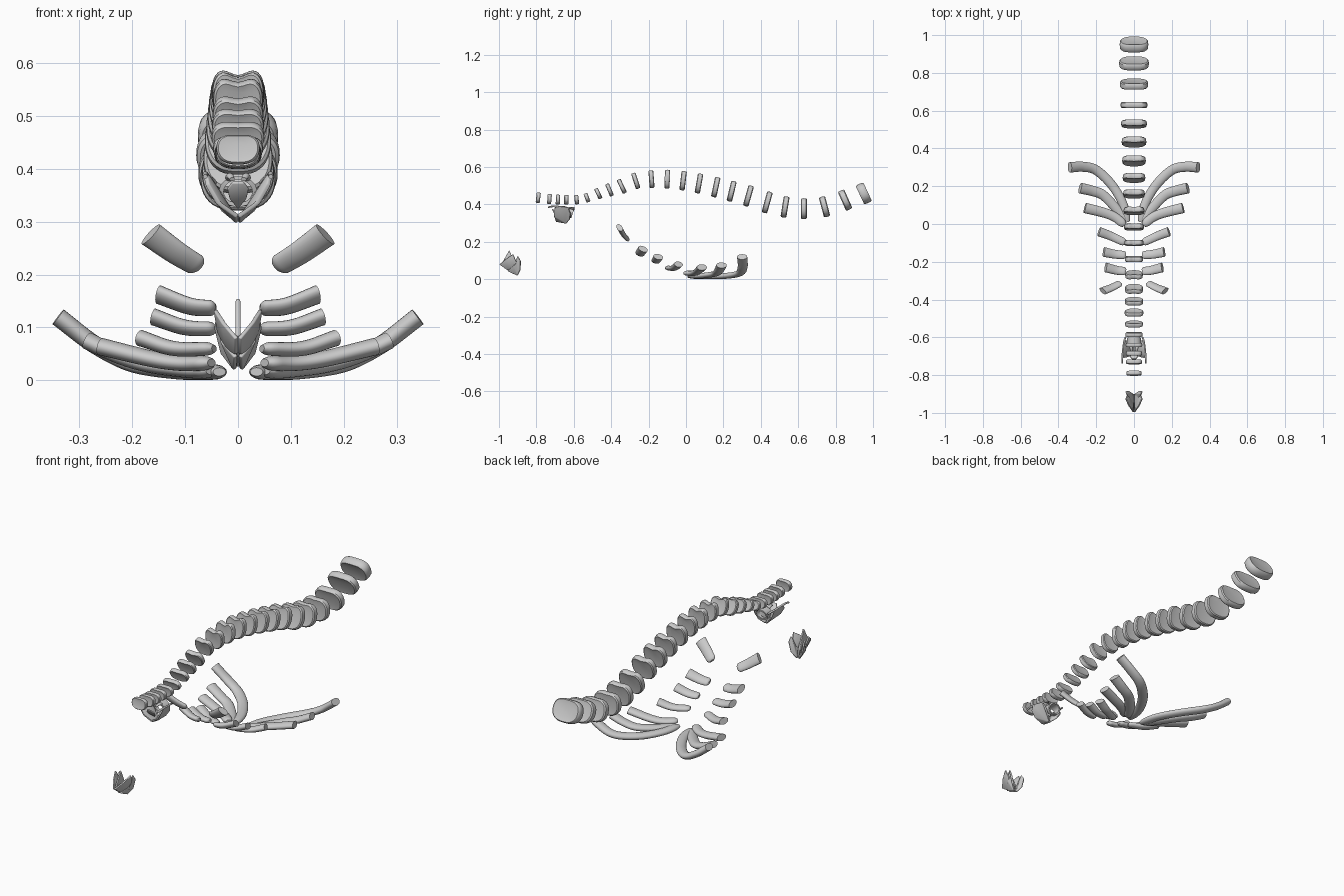
import bpy, bmesh, math
from mathutils import Matrix, Vector

if "Cube" in bpy.data.objects:
    bpy.data.objects.remove(bpy.data.objects["Cube"], do_unlink=True)

GREY = (0.6, 0.6, 0.6, 1)
cartilage = bpy.data.materials.new("cartilage_grey")
cartilage.use_nodes = True
cartilage.diffuse_color = GREY
shader = next(n for n in cartilage.node_tree.nodes if n.type == "BSDF_PRINCIPLED")
shader.inputs["Base Color"].default_value = GREY


def finish(name, bm, angle=40):
    """Turn a bmesh into a named, smooth-shaded part."""
    bmesh.ops.recalc_face_normals(bm, faces=bm.faces[:])
    mesh = bpy.data.meshes.new(name)
    bm.to_mesh(mesh)
    bm.free()
    obj = bpy.data.objects.new(name, mesh)
    bpy.context.collection.objects.link(obj)
    mesh.materials.append(cartilage)
    bpy.ops.object.select_all(action="DESELECT")
    obj.select_set(True)
    bpy.context.view_layer.objects.active = obj
    bpy.ops.object.shade_smooth_by_angle(angle=math.radians(angle))
    return obj


def loft(name, sections):
    """Skin closed sections of equal length and cap both ends."""
    bm = bmesh.new()
    rings = [[bm.verts.new(p) for p in section] for section in sections]
    for r, q in zip(rings, rings[1:]):
        for k in range(len(r)):
            n = (k + 1) % len(r)
            bm.faces.new((r[k], r[n], q[n], q[k]))
    bm.faces.new(rings[0])
    bm.faces.new(rings[-1])
    finish(name, bm)


def blend(keys, i):
    """Linear interpolation between (index, value) keys."""
    for (a, va), (b, vb) in zip(keys, keys[1:]):
        if i <= b:
            return va + (vb - va) * (i - a) / (b - a)
    return keys[-1][1]


def spinal_disc(name, centre, half_width, height, thick, tilt, notch):
    """Kidney-shaped pad with a rounded rim and slightly dished faces."""
    place = Matrix.Translation(centre) @ Matrix.Rotation(tilt, 4, "X")
    count = 40
    sections = []
    for scale, offset in ((.55, -.4), (.9, -.5), (.98, -.36), (1, 0), (.98, .36), (.9, .5), (.55, .4)):
        ring = []
        for k in range(count):
            a = math.tau * k / count
            c, s = math.cos(a), math.sin(a)
            x = math.copysign(abs(c) ** .75, c)
            z = math.copysign(abs(s) ** (.75 if s > 0 else .95), s)
            if s > 0:
                z -= notch * math.exp(-(x / .5) ** 2)
            ring.append(place @ Vector((x * half_width * scale, offset * thick, z * height / 2 * scale)))
        sections.append(ring)
    loft(name, sections)


def rod(name, points, wide, thin, side=1, lean=0, tip=1.1):
    """Oval bar along a smooth path: rounded start, cut end, thin axis leaning to +y."""
    pts = [Vector(p) for p in points]
    pts = [2 * pts[0] - pts[1]] + pts + [2 * pts[-1] - pts[-2]]
    spans, steps = len(points) - 1, 10
    thin_axis = Vector((0, math.sin(math.radians(lean)), math.cos(math.radians(lean))))
    sections = []
    for j in range(spans * steps + 1):
        i = min(j // steps, spans - 1)
        t = j / steps - i
        a, b, c, d = pts[i:i + 4]
        k1, k2, k3 = c - a, 2 * a - 5 * b + 4 * c - d, 3 * b - a - 3 * c + d
        centre = b + (k1 * t + k2 * t * t + k3 * t ** 3) / 2
        along = (k1 + 2 * k2 * t + 3 * k3 * t * t).normalized()
        across = along.cross(thin_axis).normalized()
        up = across.cross(along)
        u = j / (spans * steps)
        grow = .9 + (tip - .9) * u
        grow *= math.sqrt(1 - .7 * max(0, 1 - u / .12) ** 2)
        ring = []
        for k in range(20):
            w = math.tau * k / 20
            p = centre + (across * wide * math.cos(w) + up * thin * math.sin(w)) * grow
            ring.append((p.x * side, p.y, p.z))
        sections.append(ring)
    loft(name, sections)


def plate(name, points, thick, side=1):
    """Thin solid sheet with the given outline."""
    bm = bmesh.new()
    face = bm.faces.new([bm.verts.new((x * side, y, z)) for x, y, z in points])
    bmesh.ops.triangulate(bm, faces=[face])
    obj = finish(name, bm, 50)
    solid = obj.modifiers.new("thickness", "SOLIDIFY")
    solid.thickness = thick
    solid.offset = 0
    bevel = obj.modifiers.new("soft_edge", "BEVEL")
    bevel.width = thick * .3
    bevel.segments = 2


# Discs of the spine, from neck to lower back
spine = [(-.79, .437), (-.73, .43), (-.685, .427), (-.64, .427), (-.585, .427), (-.53, .437),
         (-.47, .46), (-.41, .48), (-.345, .5), (-.27, .53), (-.185, .54), (-.1, .54),
         (-.015, .532), (.07, .517), (.16, .497), (.245, .475), (.335, .45), (.435, .415),
         (.53, .39), (.63, .38), (.74, .39), (.85, .425), (.95, .46)]
widths = [(0, .041), (4, .045), (6, .05), (9, .047), (11, .05), (15, .06), (19, .071), (21, .079), (22, .076)]
heights = [(0, .058), (5, .052), (8, .088), (11, .112), (17, .126), (19, .118), (22, .115)]
thicks = [(0, .022), (7, .022), (11, .028), (19, .032), (21, .037), (22, .045)]
notches = [(0, .08), (6, .15), (10, .36), (14, .3), (19, .12), (22, .04)]
for i, (y, z) in enumerate(spine):
    before, after = spine[max(i - 1, 0)], spine[min(i + 1, len(spine) - 1)]
    tilt = math.atan2(after[1] - before[1], after[0] - before[0])
    tilt *= 1.3 if tilt > 0 else .9
    spinal_disc(f"spinal_disc_{i + 1}", (0, y, z), blend(widths, i), blend(heights, i),
                blend(thicks, i), tilt, blend(notches, i))

# Rib cartilages, inner end first: wide radius, thin radius, lean, path
ribs = [
    (.025, .013, 53, [(.072, -.312, .214), (.115, -.335, .24), (.165, -.355, .276)]),
    (.025, .014, 25, [(.042, -.25, .136), (.09, -.245, .14), (.15, -.23, .162)]),
    (.024, .014, 15, [(.042, -.165, .097), (.1, -.16, .1), (.16, -.148, .12)]),
    (.023, .014, 8, [(.045, -.1, .06), (.12, -.065, .06), (.185, -.04, .08)]),
    (.025, .015, 0, [(.05, -.005, .033), (.1, .035, .032), (.16, .06, .04), (.26, .085, .064)]),
    (.026, .015, 0, [(.05, .015, .018), (.085, .07, .018), (.16, .15, .028), (.22, .175, .045),
                     (.285, .19, .075)]),
    (.025, .016, 0, [(.035, .01, .016), (.06, .11, .016), (.12, .21, .018), (.2, .285, .032),
                     (.27, .303, .067), (.34, .3, .12)]),
]
for label, side in (("left", 1), ("right", -1)):
    for i, (wide, thin, lean, path) in enumerate(ribs):
        rod(f"{label}_rib_cartilage_{i + 1}", path, wide, thin, side, lean)

    # Nose side wing and the tip lobe below it
    plate(f"{label}_nose_wing", [(.003, -.997, .08), (.003, -.955, .05), (.02, -.925, .06),
          (.036, -.905, .09), (.043, -.925, .134), (.028, -.96, .11)], .008, side)
    plate(f"{label}_nose_tip_lobe", [(.004, -.955, .045), (.006, -.9, .02), (.03, -.886, .05),
          (.042, -.885, .1), (.038, -.9, .125), (.03, -.92, .075)], .009, side)

    # Throat shield half with its upper and lower horns
    plate(f"{label}_throat_shield", [(.001, -.695, .31), (.001, -.64, .299), (.028, -.622, .32),
          (.048, -.617, .35), (.056, -.63, .385), (.063, -.69, .393), (.058, -.708, .37),
          (.038, -.705, .336)], .009, side)
    rod(f"{label}_upper_horn", [(.06, -.68, .388), (.062, -.71, .39), (.062, -.738, .385)],
        .006, .006, side, tip=.7)
    rod(f"{label}_lower_horn", [(.054, -.635, .382), (.05, -.615, .38), (.044, -.597, .374)],
        .006, .006, side, tip=.7)
    rod(f"{label}_voice_cartilage", [(.016, -.64, .382), (.015, -.66, .386), (.011, -.675, .38)],
        .01, .008, side, tip=.5)

# Nose partition
plate("nose_septum", [(0, -.985, .085), (0, -.95, .05), (0, -.9, .025), (0, -.905, .065),
      (0, -.925, .11), (0, -.945, .155)], .009)

# Ring of the throat, taller on its back side
bm = bmesh.new()
loops = []
for k in range(32):
    a = math.tau * k / 32
    half = .016 + .009 * math.sin(a)
    loops.append([bm.verts.new((r * math.cos(a), -.62 + half * e, .357 + r * .8 * math.sin(a)))
                  for r, e in ((.036, -1), (.036, 1), (.027, 1), (.027, -1))])
for k in range(32):
    a, b = loops[k], loops[(k + 1) % 32]
    for j in range(4):
        m = (j + 1) % 4
        bm.faces.new((a[j], a[m], b[m], b[j]))
finish("throat_ring", bm)

# Leaf-shaped flap behind the shield
plate("throat_flap", [(0, -.665, .325), (.016, -.69, .345), (.02, -.705, .362), (.01, -.715, .375),
      (-.01, -.715, .375), (-.02, -.705, .362), (-.016, -.69, .345)], .007)
